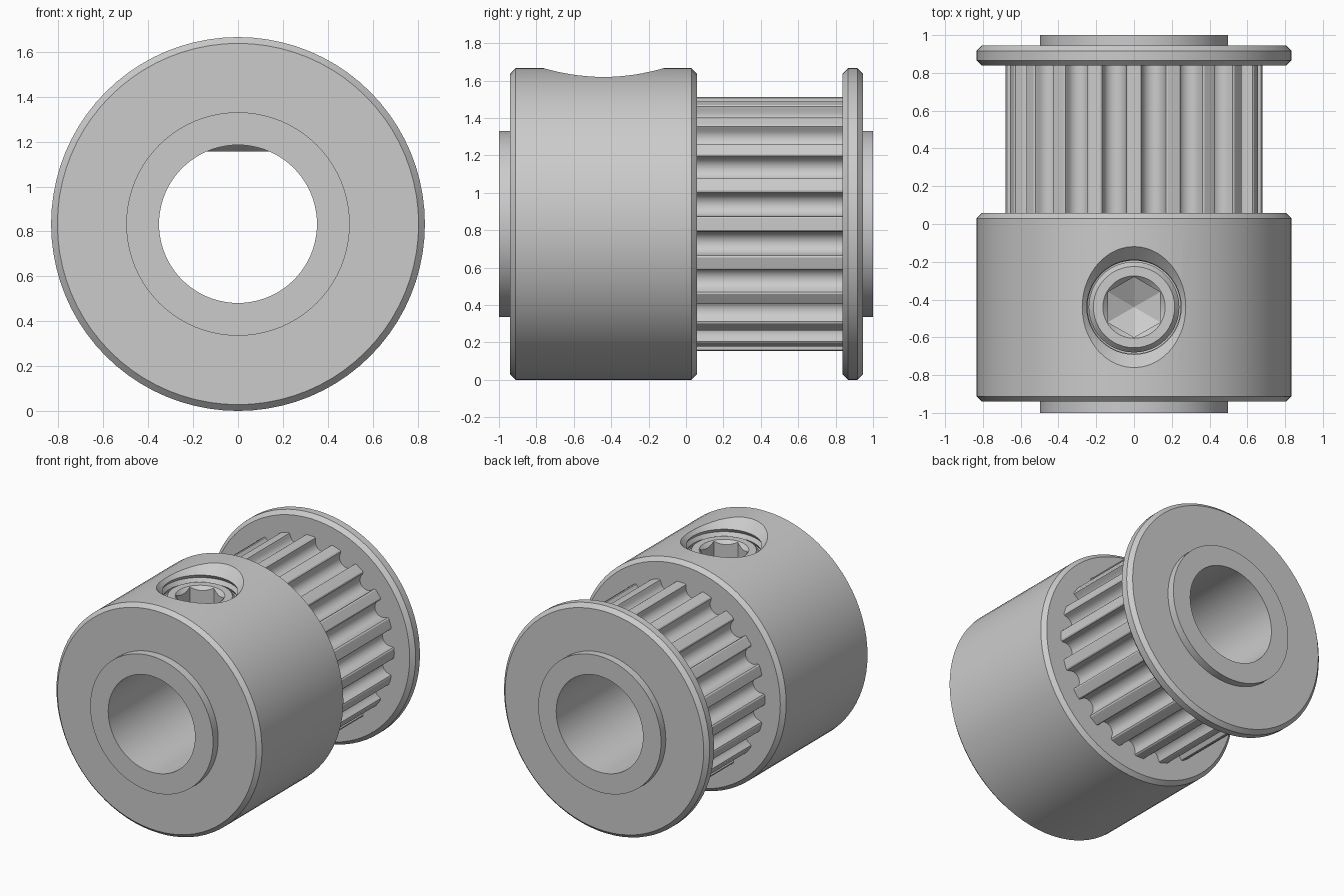
import bpy, bmesh
from math import sin, cos, pi, radians, atan2, hypot

if "Cube" in bpy.data.objects:
    bpy.data.objects.remove(bpy.data.objects["Cube"])

CZ = 0.833      # height of the pulley axis
SY = -0.44      # set screw position along the axis
SEG = 80


def finish(name, bm):
    bmesh.ops.remove_doubles(bm, verts=bm.verts, dist=1e-5)
    bmesh.ops.recalc_face_normals(bm, faces=bm.faces)
    me = bpy.data.meshes.new(name)
    bm.to_mesh(me)
    bm.free()
    ob = bpy.data.objects.new(name, me)
    bpy.context.collection.objects.link(ob)
    return ob


def skin(bm, rings, loop):
    """Join rings of points into a surface, closed around each ring."""
    vs = [[bm.verts.new(p) for p in r] for r in rings]
    n = len(vs[0])
    pairs = list(zip(vs, vs[1:] + vs[:1])) if loop else list(zip(vs, vs[1:]))
    for a, b in pairs:
        for i in range(n):
            j = (i + 1) % n
            bm.faces.new((a[i], a[j], b[j], b[i]))
    if not loop:
        bm.faces.new(vs[0])
        bm.faces.new(vs[-1])


def lathe_y(name, profile, seg=SEG):
    """Closed ring of (radius, y) points around the pulley axis."""
    bm = bmesh.new()
    skin(bm, [[(r * cos(2 * pi * i / seg), y, CZ + r * sin(2 * pi * i / seg))
               for i in range(seg)] for r, y in profile], True)
    return finish(name, bm)


def lathe_z(name, profile, seg=48):
    """Capped stack of (radius, z) points around the screw axis."""
    bm = bmesh.new()
    skin(bm, [[(r * sin(2 * pi * i / seg), SY + r * cos(2 * pi * i / seg), z)
               for i in range(seg)] for r, z in profile], False)
    return finish(name, bm)


def cut(ob, cutter):
    m = ob.modifiers.new("cut", 'BOOLEAN')
    m.operation = 'DIFFERENCE'
    m.solver = 'EXACT'
    m.object = cutter
    bpy.context.view_layer.objects.active = ob
    bpy.ops.object.modifier_apply(modifier=m.name)
    bpy.data.objects.remove(cutter)


def smooth(ob):
    bpy.ops.object.select_all(action='DESELECT')
    ob.select_set(True)
    bpy.context.view_layer.objects.active = ob
    bpy.ops.object.shade_smooth_by_angle(angle=radians(28))


# Hub with front boss
B = 0.352
hub = lathe_y("hub", [(B, -1), (0.498, -1), (0.498, -0.94), (0.805, -0.94),
                      (0.833, -0.912), (0.833, 0.03), (0.805, 0.058), (B, 0.058)])

# Threaded, countersunk screw hole
hole = [(0.40, 1.745), (0.25, 1.595)]
z = 1.57
while z > 1.0:
    hole += [(0.265, z), (0.247, z - 0.028)]
    z -= 0.056
cut(hub, lathe_z("hole_cutter", hole))

# End flange with rear boss
flange = lathe_y("flange", [(B, 0.838), (0.805, 0.838), (0.833, 0.866), (0.833, 0.917),
                            (0.805, 0.945), (0.498, 0.945), (0.498, 1), (B, 1)])

# Toothed section: rounded groove repeated 20 times
groove = [(-0.075, 0.676), (-0.065, 0.671)]
groove += [(0.061 * cos(a), 0.654 + 0.061 * sin(a))
           for a in [pi + pi * k / 10 for k in range(11)]]
groove += [(0.065, 0.671), (0.075, 0.676)]
outline = []
for k in range(20):
    a0 = radians(18 * k + 9)
    outline += [(hypot(t, r), a0 + atan2(t, r)) for t, r in groove]
    outline.append((0.68, a0 + radians(9)))
bm = bmesh.new()
skin(bm, [[((r if outer else B) * cos(a), y, CZ + (r if outer else B) * sin(a))
           for r, a in outline]
          for outer, y in ((0, 0.058), (1, 0.058), (1, 0.838), (0, 0.838))], True)
teeth = finish("belt_teeth", bm)

# Set screw with hexagonal socket
screw = lathe_z("set_screw", [(0.2, 1.155), (0.24, 1.19), (0.24, 1.53), (0.215, 1.56),
                              (0.165, 1.56), (0.135, 1.53)])
cut(screw, lathe_z("socket_cutter", [(0.16, 1.7), (0.16, 1.38), (0.002, 1.30)], 6))

for ob in (hub, flange, teeth, screw):
    smooth(ob)
